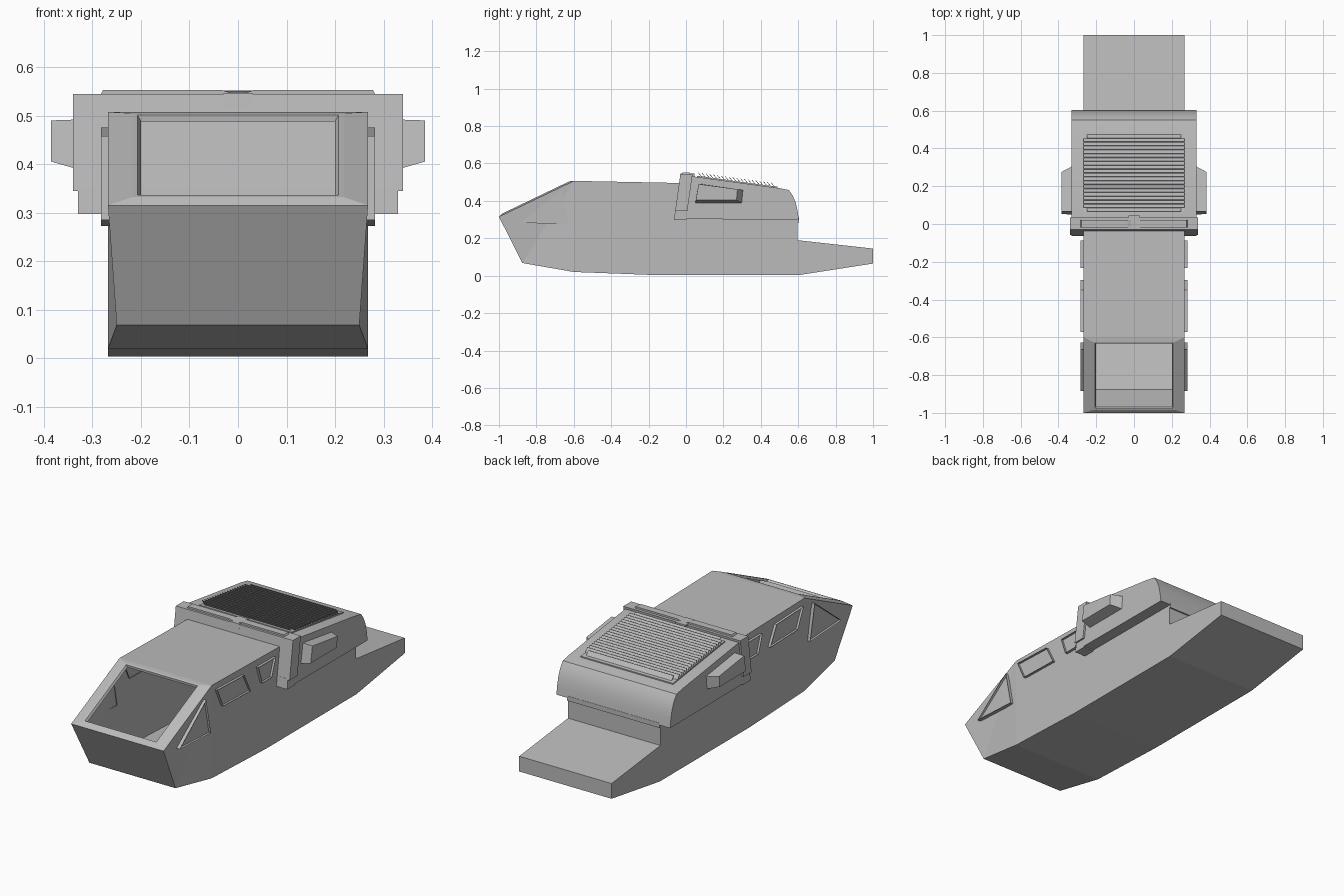
import bpy, bmesh
from mathutils import Vector

cube = bpy.data.objects.get("Cube")
if cube:
    bpy.data.objects.remove(cube, do_unlink=True)

grey = bpy.data.materials.new("hull grey")
grey.use_nodes = True
COLOUR = (0.5, 0.5, 0.5, 1)
grey.diffuse_color = COLOUR
grey.node_tree.nodes["Principled BSDF"].inputs["Base Color"].default_value = COLOUR


def finish(bm, name):
    bmesh.ops.recalc_face_normals(bm, faces=bm.faces)
    mesh = bpy.data.meshes.new(name)
    bm.to_mesh(mesh)
    bm.free()
    mesh.materials.append(grey)
    obj = bpy.data.objects.new(name, mesh)
    bpy.context.collection.objects.link(obj)
    return obj


def loft(name, near, far):
    """Closed solid between two matching outlines."""
    bm = bmesh.new()
    a = [bm.verts.new(p) for p in near]
    b = [bm.verts.new(p) for p in far]
    bm.faces.new(a)
    bm.faces.new(b[::-1])
    for i in range(len(a)):
        j = (i + 1) % len(a)
        bm.faces.new((a[i], b[i], b[j], a[j]))
    return finish(bm, name)


def prism(name, profile, x0, x1):
    """Side profile of (y, z) points extruded across x."""
    return loft(name, [(x0, y, z) for y, z in profile],
                [(x1, y, z) for y, z in profile])


# Hollow hull: side profile, nose first, narrowed at the chin
W = 0.268
profile = [(-1, .315), (-.875, .068), (-.6, .02), (-.15, .003), (.6, .003),
           (1, .065), (1, .145), (.595, .19), (.595, .32), (.54, .44),
           (0, .495), (-.6, .507)]
bm = bmesh.new()
sides = []
for s in (-1, 1):
    row = [bm.verts.new((s * (.25 if i == 1 else W), y, z))
           for i, (y, z) in enumerate(profile)]
    sides.append(row)
    bm.faces.new((row[0], row[1], row[11]))
    bm.faces.new((row[1], row[2], row[11]))
    bm.faces.new(row[2:])
right, left = sides
for i in range(len(profile) - 1):
    bm.faces.new((right[i], right[i + 1], left[i + 1], left[i]))

# Windscreen surround: raised rim around an open hole
low, high = Vector((0, -1, .315)), Vector((0, -.6, .507))
up = Vector((0, -.433, .901))
ring = [right[0], left[0], left[11], right[11]]
for half, t0, t1, h in ((.218, .05, .95, .008), (.207, .075, .93, .008),
                        (.2, .09, .92, -.004)):
    new = [bm.verts.new(low.lerp(high, t) + up * h + Vector((x, 0, 0)))
           for x, t in ((-half, t0), (half, t0), (half, t1), (-half, t1))]
    for i in range(4):
        j = (i + 1) % 4
        bm.faces.new((ring[i], ring[j], new[j], new[i]))
    ring = new
finish(bm, "hull")


# Side windows: raised frames with sunken panes
def window(name, outline, s):
    bm = bmesh.new()
    base = [bm.verts.new((s * .262, y, z)) for y, z in outline]
    cap = [bm.verts.new((s * .282, y, z)) for y, z in outline]
    for i in range(len(base)):
        j = (i + 1) % len(base)
        bm.faces.new((base[i], base[j], cap[j], cap[i]))
    pane = bm.faces.new(cap)
    bmesh.ops.inset_region(bm, faces=[pane], thickness=.011,
                           use_boundary=True, use_even_offset=True)
    for v in pane.verts:
        v.co.x = s * .27
    finish(bm, name)


windows = {
    "front_window": [(-.885, .285), (-.665, .458), (-.627, .272)],
    "middle_window": [(-.573, .475), (-.35, .467), (-.297, .367), (-.525, .373)],
    "rear_window": [(-.232, .463), (-.088, .463), (-.122, .37), (-.2, .37)],
}
for s, side in ((-1, "right"), (1, "left")):
    for name, outline in windows.items():
        window(f"{side}_{name}", outline, s)

# Engine hood with rounded tail
hood = prism("engine_hood",
             [(-.04, .303), (0, .53), (.03, .532), (.5, .468), (.55, .458),
              (.57, .43), (.587, .39), (.597, .345), (.603, .3)], -.33, .33)
bpy.context.view_layer.objects.active = hood
hood.select_set(True)
bpy.ops.object.shade_smooth_by_angle(angle=.5)
hood.select_set(False)

# Slanted collar in front of the hood
prism("collar", [(-.058, .345), (-.03, .544), (.035, .544), (.007, .345)], -.34, .34)
prism("collar_foot", [(-.064, .297), (-.058, .35), (.007, .35), (.002, .297)], -.33, .33)
prism("collar_clip", [(-.036, .5), (-.03, .547), (.045, .547), (.045, .5)], -.03, .03)

for s, side in ((-1, "right"), (1, "left")):
    # Raised bar on top of the collar
    bar = [(.0, .542), (.035, .553), (.278, .553), (.284, .542)]
    loft(f"{side}_collar_bar", [(s * x, -.018, z) for x, z in bar],
         [(s * x, .02, z) for x, z in bar])
    # Intake box, tapering outwards
    inner = [(.05, .388), (.067, .492), (.307, .458), (.3, .388)]
    outer = [(.053, .405), (.067, .49), (.275, .462), (.27, .405)]
    loft(f"{side}_intake_box", [(s * .325, y, z) for y, z in inner],
         [(s * .385, y, z) for y, z in outer])


# Cooling grille: tray and forward-leaning slats
def hood_z(y):
    return .532 - (y - .03) * .136


prism("grille_tray", [(.06, hood_z(.06)), (.06, hood_z(.06) + .006),
                      (.49, hood_z(.49) + .006), (.49, hood_z(.49))], -W, W)
COUNT = 20
for i in range(COUNT):
    y = .085 + i * .0205
    z = hood_z(y)
    half = W - (.02 if i in (0, COUNT - 1) else 0)
    prism(f"grille_slat_{i + 1}",
          [(y, z), (y - .021, z + .026), (y - .018, z + .027), (y + .004, z)], -half, half)

# Lip where the hood meets the rear wall
prism("rear_lip", [(.59, .285), (.59, .31), (.603, .31), (.603, .285)], -W, W)
